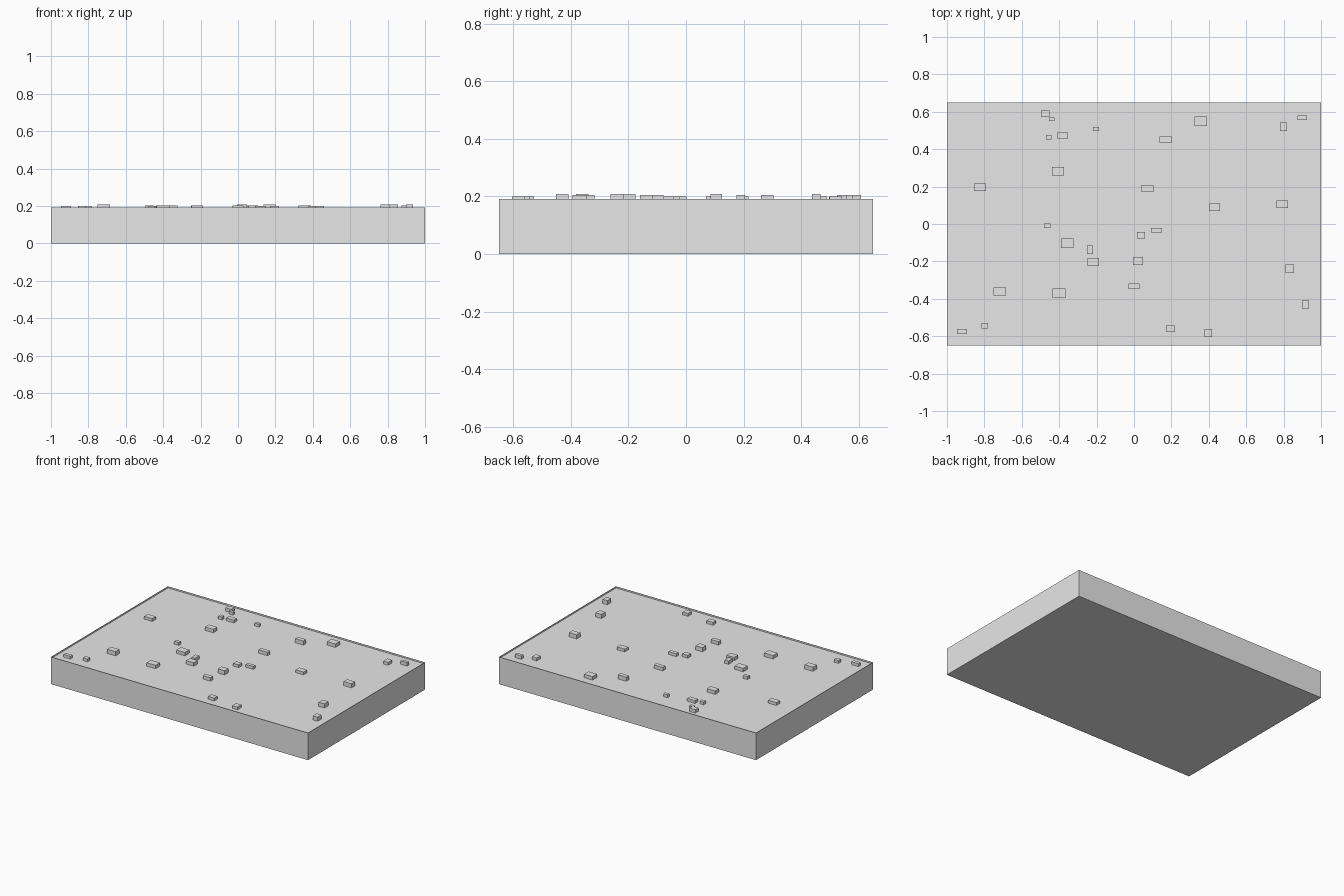
import bpy
import bmesh

HALF_X, HALF_Y = 1.0, 0.65   # slab half sizes
RIM_Z, FLOOR_Z = 0.191, 0.18  # rim height and sunken top surface
RIM = 0.002                   # rim thickness

grey = bpy.data.materials.new("light grey")
grey.diffuse_color = (0.8, 0.8, 0.8, 1)


def finish(name, bm):
    bmesh.ops.recalc_face_normals(bm, faces=bm.faces)
    mesh = bpy.data.meshes.new(name)
    bm.to_mesh(mesh)
    bm.free()
    mesh.materials.append(grey)
    obj = bpy.data.objects.new(name, mesh)
    bpy.context.collection.objects.link(obj)
    return obj


def box(bm, x, y, w, d, z0, z1):
    verts = bmesh.ops.create_cube(bm, size=1)["verts"]
    bmesh.ops.scale(bm, vec=(w, d, z1 - z0), verts=verts)
    bmesh.ops.translate(bm, vec=(x, y, (z0 + z1) / 2), verts=verts)


# Slab with a hair-thin raised rim around a slightly sunken top
bm = bmesh.new()
box(bm, 0, 0, 2 * HALF_X, 2 * HALF_Y, 0, RIM_Z)
bm.normal_update()
top = max(bm.faces, key=lambda f: f.calc_center_median().z)
bmesh.ops.inset_individual(bm, faces=[top], thickness=RIM)
inner = bmesh.ops.extrude_discrete_faces(bm, faces=[top])["faces"][0]
bmesh.ops.translate(bm, vec=(0, 0, FLOOR_Z - RIM_Z), verts=inner.verts)
finish("slab", bm)

# Small blocks scattered on top, grouped by top height: x, y, width, depth
blocks = {
    0.200: [(-0.44, 0.56, .03, .02), (-0.455, 0.463, .03, .025),
            (-0.382, 0.473, .06, .033), (-0.203, 0.508, .033, .022),
            (0.8, 0.52, .037, .045), (-0.823, 0.197, .063, .04),
            (0.43, 0.09, .06, .04), (-0.463, -0.01, .035, .025),
            (0.038, -0.06, .043, .035), (0.12, -0.033, .06, .025),
            (-0.92, -0.575, .053, .025), (-0.797, -0.543, .035, .03),
            (0.195, -0.56, .05, .037), (0.398, -0.582, .04, .043)],
    0.204: [(-0.475, 0.59, .045, .035), (0.357, 0.55, .065, .05),
            (0.9, 0.568, .05, .022), (-0.407, 0.282, .065, .043),
            (0.072, 0.19, .07, .03), (-0.357, -0.103, .067, .05),
            (-0.235, -0.138, .03, .045), (-0.218, -0.202, .06, .043),
            (0.0, -0.333, .06, .03), (-0.4, -0.37, .07, .05)],
    0.209: [(0.17, 0.452, .065, .03), (0.793, 0.105, .06, .04),
            (0.022, -0.197, .053, .043), (0.833, -0.24, .045, .045),
            (0.917, -0.43, .037, .043), (-0.718, -0.36, .065, .043)],
}
bm = bmesh.new()
for height, group in blocks.items():
    for x, y, w, d in group:
        box(bm, x, y, w, d, FLOOR_Z - 0.005, height)
finish("scattered_blocks", bm)
